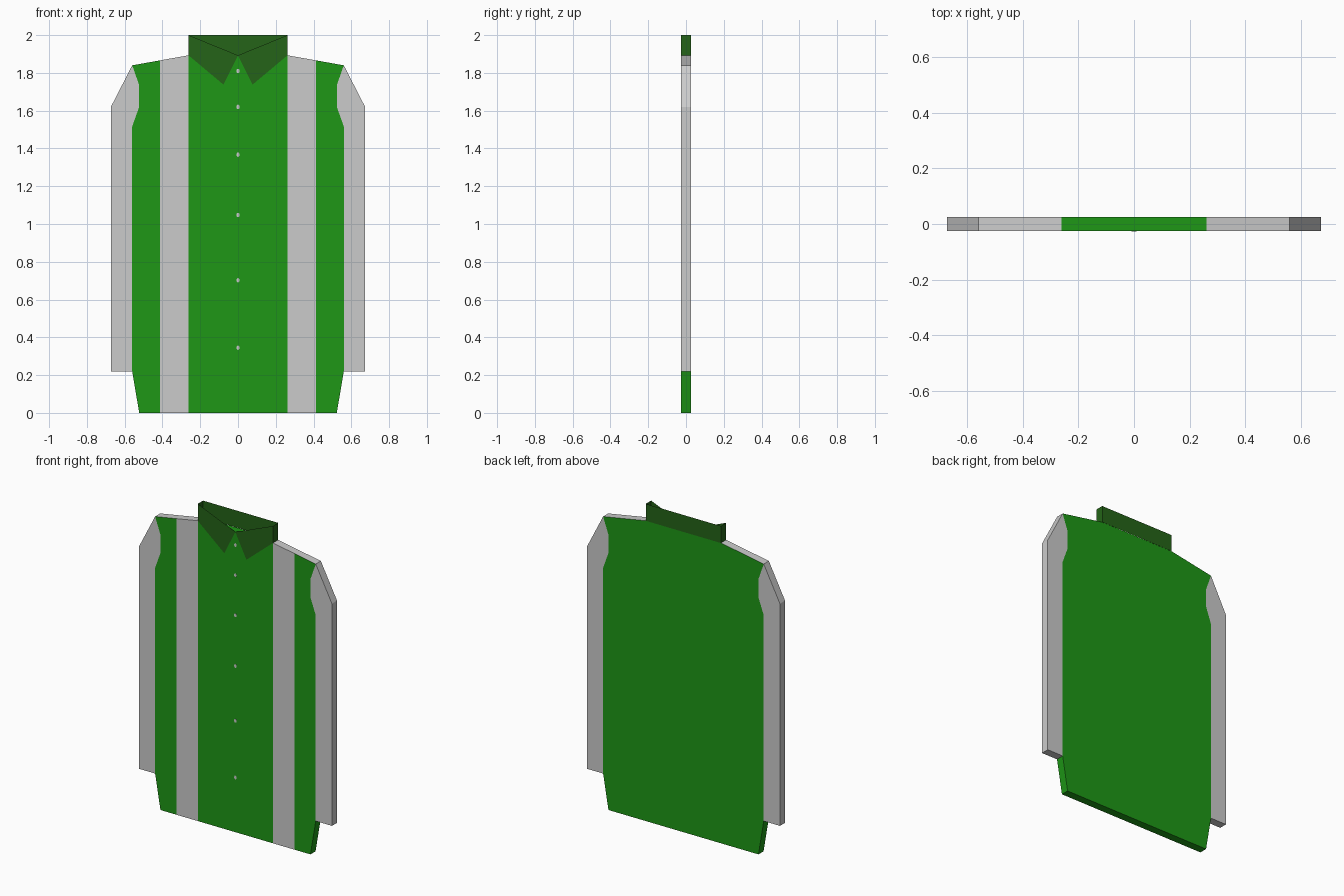
import bpy, bmesh, math
from mathutils import Matrix

if "Cube" in bpy.data.objects:
    bpy.data.objects.remove(bpy.data.objects["Cube"])

D = 0.0255                      # half thickness of the cloth
NECK, STRIPE = 0.262, 0.412     # inner and outer stripe edges


def material(name, color):
    m = bpy.data.materials.new(name)
    m.diffuse_color = color
    m.use_nodes = True
    m.node_tree.nodes["Principled BSDF"].inputs["Base Color"].default_value = m.diffuse_color
    return m


green = material("green_cloth", (0.013, 0.31, 0.008, 1))
dark = material("dark_green_cloth", (0.018, 0.127, 0.009, 1))
grey = material("grey_cloth", (0.8, 0.8, 0.8, 1))


def finish(bm, name, *mats):
    mesh = bpy.data.meshes.new(name)
    bm.to_mesh(mesh)
    bm.free()
    for m in mats:
        mesh.materials.append(m)
    obj = bpy.data.objects.new(name, mesh)
    bpy.context.collection.objects.link(obj)
    return obj


def slab(outline):
    """Extrude an x-z outline through the cloth thickness."""
    bm = bmesh.new()
    face = bm.faces.new([bm.verts.new((x, -D, z)) for x, z in outline])
    ext = bmesh.ops.extrude_face_region(bm, geom=[face], use_keep_orig=True)
    verts = [v for v in ext["geom"] if isinstance(v, bmesh.types.BMVert)]
    bmesh.ops.translate(bm, verts=verts, vec=(0, 2 * D, 0))
    bmesh.ops.recalc_face_normals(bm, faces=bm.faces)
    return bm


# Body: half outline mirrored, then cut along the stripe edges
armhole = [(0.56, 1.517), (0.523, 1.62), (0.523, 1.735), (0.56, 1.84)]
half = [(0.523, 0), (0.56, 0.22)] + armhole + [(NECK, 1.893)]
body = slab(half + [(-x, z) for x, z in reversed(half)])
for x in (-STRIPE, -NECK, NECK, STRIPE):
    bmesh.ops.bisect_plane(body, geom=body.verts[:] + body.edges[:] + body.faces[:],
                           plane_co=(x, 0, 0), plane_no=(1, 0, 0))
body.normal_update()
for f in body.faces:
    x = abs(f.calc_center_median().x)
    stripe = f.normal.y < -0.9 and NECK < x < STRIPE
    shoulder = f.normal.z > 0.9 and x > NECK
    f.material_index = 1 if stripe or shoulder else 0
finish(body, "shirt_body", green, grey)

# Sleeves fill the armholes and hang straight down
sleeve = [(0.56, 0.22)] + armhole + [(0.673, 1.62), (0.673, 0.22)]
for side, s in (("left", -1), ("right", 1)):
    finish(slab([(s * x, z) for x, z in sleeve]), side + "_sleeve", grey)

# Collar: open band with a back panel, two ends and two pointed front flaps
F = D + 0.001
panels = [[(NECK, F, 1.893), (-NECK, F, 1.893), (-NECK, F, 2), (NECK, F, 2)]]
flap = [(0, -F, 1.893), (0.077, -F, 1.738), (NECK, -F, 1.893), (NECK, -F, 2)]
end = [(NECK, -F, 1.893), (NECK, F, 1.893), (NECK, F, 2), (NECK, -F, 2)]
for p in (flap, end):
    panels += [p, [(-x, y, z) for x, y, z in reversed(p)]]
collar = bmesh.new()
for p in panels:
    collar.faces.new([collar.verts.new(c) for c in p])
bmesh.ops.remove_doubles(collar, verts=collar.verts, dist=0.0001)
finish(collar, "collar", dark)

# Buttons down the front
for i, z in enumerate((1.81, 1.62, 1.367, 1.048, 0.702, 0.345)):
    bm = bmesh.new()
    bmesh.ops.create_cone(bm, cap_ends=True, segments=10, radius1=0.012, radius2=0.012, depth=0.002,
                          matrix=Matrix.Translation((0, -D, z))
                          @ Matrix.Diagonal((0.75, 1, 1, 1))
                          @ Matrix.Rotation(math.pi / 2, 4, 'X'))
    finish(bm, f"button_{i + 1}", grey)
